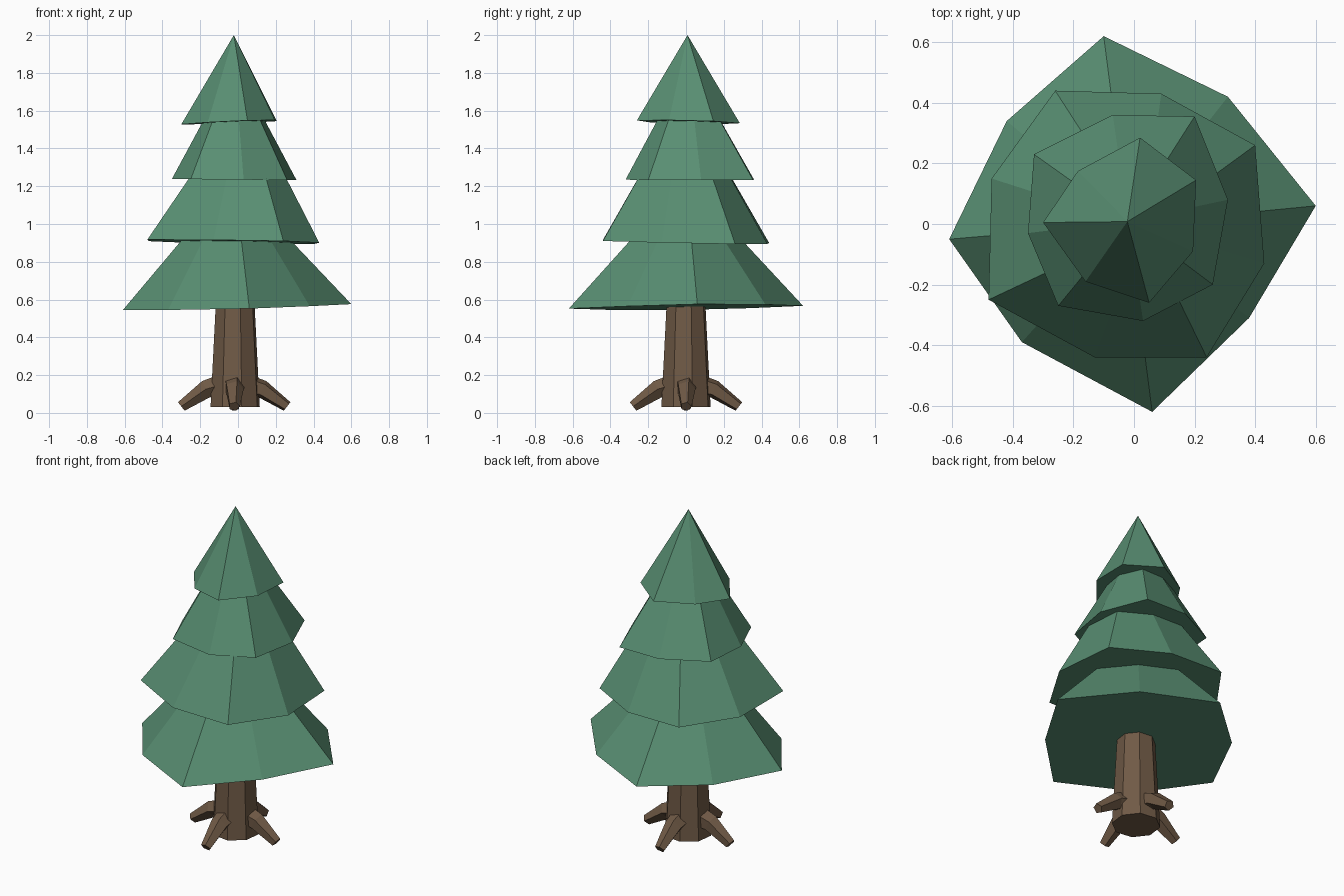
import bpy, bmesh, math
from mathutils import Vector

cube = bpy.data.objects.get("Cube")
if cube:
    bpy.data.objects.remove(cube, do_unlink=True)


def material(name, rgb):
    mat = bpy.data.materials.new(name)
    mat.use_nodes = True
    mat.diffuse_color = (*rgb, 1)
    mat.node_tree.nodes["Principled BSDF"].inputs["Base Color"].default_value = (*rgb, 1)
    return mat


green = material("pine green", (0.098, 0.271, 0.168))
brown = material("bark brown", (0.162, 0.102, 0.061))


def loft(name, rings, mat):
    """Skin rings of points that share one point count, and cap both ends."""
    bm = bmesh.new()
    loops = [[bm.verts.new(p) for p in ring] for ring in rings]
    for low, high in zip(loops, loops[1:]):
        for i in range(len(low)):
            j = (i + 1) % len(low)
            bm.faces.new((low[i], low[j], high[j], high[i]))
    bm.faces.new(loops[0])
    bm.faces.new(loops[-1])
    bmesh.ops.remove_doubles(bm, verts=bm.verts, dist=0.0005)
    bmesh.ops.recalc_face_normals(bm, faces=bm.faces)
    mesh = bpy.data.meshes.new(name)
    bm.to_mesh(mesh)
    bm.free()
    mesh.materials.append(mat)
    obj = bpy.data.objects.new(name, mesh)
    bpy.context.collection.objects.link(obj)
    return obj


def tier(name, outline, z, tilt, centre, top_z, top_scale):
    """Skirt of branches: an uneven, slightly tilted rim narrowing upward."""
    cx, cy = centre
    rim = [(x, y, z + tilt[0] * x + tilt[1] * y) for x, y in outline]
    top = [(cx + (x - cx) * top_scale, cy + (y - cy) * top_scale, top_z) for x, y in outline]
    loft(name, [rim, top], green)


# Foliage, from the widest skirt to the pointed tip
tier("foliage_bottom",
     [(-.10, .62), (.31, .42), (.60, .06), (.38, -.31),
      (.06, -.62), (-.37, -.39), (-.61, -.05), (-.42, .34)],
     .56, (.025, .015), (-.02, 0), 1.0, .35)
tier("foliage_lower",
     [(-.26, .44), (.09, .43), (.40, .26), (.43, -.13),
      (.24, -.44), (-.13, -.44), (-.48, -.25), (-.47, .15)],
     .905, (-.015, -.02), (.03, -.01), 1.33, .45)
tier("foliage_upper",
     [(-.07, .36), (.20, .355), (.31, .08), (.26, -.20),
      (.03, -.32), (-.25, -.27), (-.35, -.03), (-.33, .23)],
     1.235, (-.01, 0), (-.02, .01), 1.63, .36)
tier("foliage_tip",
     [(.02, .285), (.205, .145), (.195, -.09), (.05, -.26),
      (-.16, -.19), (-.30, .005), (-.185, .175)],
     1.54, (.04, -.025), (-.022, .008), 2.0, 0)


# Trunk: tapered octagon
def octagon(radius, z):
    angles = [math.radians(45 * i + 15) for i in range(8)]
    return [(-.015 + radius * math.cos(a), radius * math.sin(a), z) for a in angles]


loft("trunk", [octagon(.135, .03), octagon(.105, .6)], brown)


# Roots: bent five-sided spurs reaching down to the ground
def root(name, turn):
    out = Vector((math.cos(turn), math.sin(turn), 0))
    side = Vector((-out.y, out.x, 0))
    up = Vector((0, 0, 1))
    rings = []
    for reach, z, radius, pitch in ((.06, .15, .06, 10), (.15, .125, .05, 25), (.28, .034, .03, 38)):
        p = math.radians(pitch)
        lift = up * math.cos(p) + out * math.sin(p)
        centre = Vector((-.02, 0, z)) + out * reach
        ring = []
        for i in range(5):
            a = math.tau * i / 5 + .3
            ring.append(centre + radius * (side * math.sin(a) + lift * math.cos(a)))
        rings.append(ring)
    loft(name, rings, brown)


for i, label in enumerate(("left", "back", "right", "front")):
    root("root_" + label, math.pi / 2 * i)
